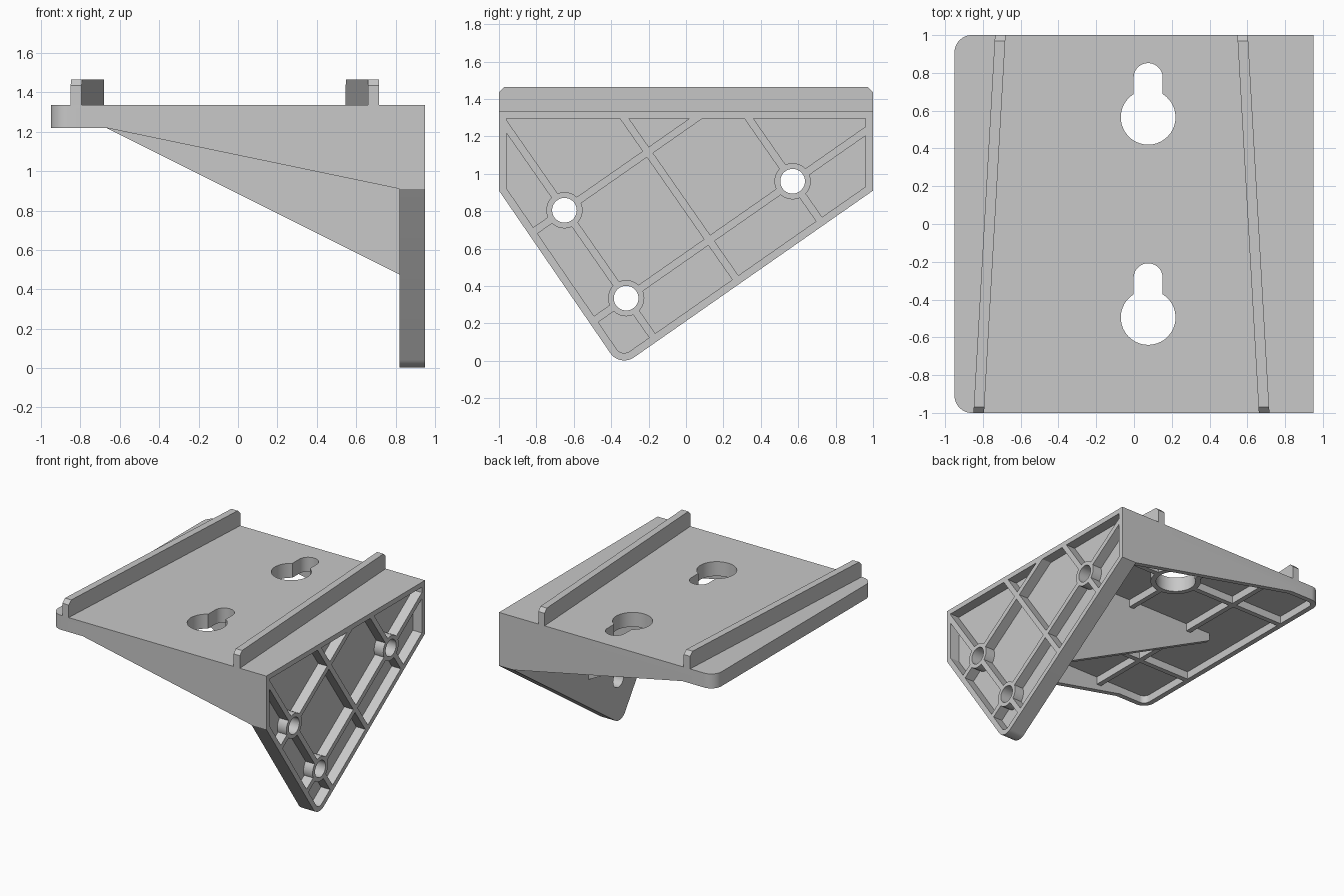
import bpy, bmesh, math
from mathutils import Vector

old = bpy.data.objects.get("Cube")
if old:
    bpy.data.objects.remove(old)

grey = bpy.data.materials.new("plain_grey")
grey.use_nodes = True
GREY = (0.58, 0.58, 0.58, 1)
grey.diffuse_color = GREY
grey.node_tree.nodes["Principled BSDF"].inputs["Base Color"].default_value = GREY

# Main sizes
TOP, UNDER, FLOOR = 1.335, 1.22, 1.28     # shelf top, underside, pocket ceiling
OUT, INNER, WEB = 0.95, 0.82, 0.87        # panel outer face, inner face, pocket floor
WALL, EPS = 0.04, 0.02
MAP = {"x": lambda a, b, h: (h, a, b),
       "y": lambda a, b, h: (a, h, b),
       "z": lambda a, b, h: (a, b, h)}


def prism(name, pts, axis, lo, hi):
    """Extrude a 2D outline along an axis."""
    bm = bmesh.new()
    rings = [[bm.verts.new(MAP[axis](p[0], p[1], h)) for p in pts] for h in (lo, hi)]
    n = len(pts)
    for ring in rings:
        bm.faces.new(ring)
    for i in range(n):
        j = (i + 1) % n
        bm.faces.new((rings[0][i], rings[0][j], rings[1][j], rings[1][i]))
    bmesh.ops.recalc_face_normals(bm, faces=bm.faces)
    mesh = bpy.data.meshes.new(name)
    bm.to_mesh(mesh)
    bm.free()
    mesh.materials.append(grey)
    obj = bpy.data.objects.new(name, mesh)
    bpy.context.collection.objects.link(obj)
    return obj


def combine(target, others, operation):
    """Apply booleans and discard the helpers."""
    bpy.context.view_layer.objects.active = target
    for other in others:
        mod = target.modifiers.new(operation.lower(), "BOOLEAN")
        mod.object, mod.operation, mod.solver = other, operation, "EXACT"
        bpy.ops.object.modifier_apply(modifier=mod.name)
        bpy.data.objects.remove(other)


def arc(cx, cy, r, start, end, steps):
    angles = [math.radians(start + (end - start) * i / steps) for i in range(steps + 1)]
    return [(cx + r * math.cos(a), cy + r * math.sin(a)) for a in angles]


def circle(c, r):
    return arc(c[0], c[1], r, 0, 350, 35)


def rect(x0, x1, y0, y1):
    return [(x0, y0), (x1, y0), (x1, y1), (x0, y1)]


def rib(a, b, width=WALL):
    """Outline of a straight bar between two points."""
    d = (b - a).normalized()
    s = Vector((-d.y, d.x)) * width / 2
    return [a + s, a - s, b - s, b + s]


def inset(pts, d):
    """Offset a convex counterclockwise outline inward."""
    pts = [Vector(p) for p in pts]
    out = []
    for i, p in enumerate(pts):
        e, f = (p - pts[i - 1]).normalized(), (pts[(i + 1) % len(pts)] - p).normalized()
        m, n = Vector((-e.y, e.x)), Vector((-f.y, f.x))
        out.append(p + (m + n) * d / (1 + m.dot(n)))
    return out


def fillet(pts, radii, steps=8):
    """Round chosen corners of an outline."""
    pts, out = [Vector(p) for p in pts], []
    for i, p in enumerate(pts):
        r = radii.get(i)
        if not r:
            out.append(p)
            continue
        u, v = (pts[i - 1] - p).normalized(), (pts[(i + 1) % len(pts)] - p).normalized()
        half = u.angle(v) / 2
        c = p + (u + v).normalized() * r / math.sin(half)
        s, e = p + u * r / math.tan(half) - c, p + v * r / math.tan(half) - c
        out += [c + s.lerp(e, k / steps).normalized() * r for k in range(steps + 1)]
    return out


def keyhole(y, grow=0.0):
    """Round entry with a narrower slot toward the back."""
    x, big, small = 0.075, 0.145 + grow, 0.077 + grow
    t = math.degrees(math.acos(small / big))
    return arc(x, y, big, 180 - t, 360 + t, 32) + arc(x, y + 0.21, small, 0, 180, 14)


# Shelf: plate with a ribbed pocket underneath
shelf_shape = rect(-OUT, 0.85, -1, 1)
body = prism("bracket_body", fillet(shelf_shape, {0: 0.09, 3: 0.09}), "z", UNDER, TOP)
pocket = prism("shelf_pocket", fillet(rect(-OUT + WALL, INNER, -1 + WALL, 1 - WALL),
               {0: 0.05, 3: 0.05}), "z", UNDER - EPS, FLOOR)
KEY_Y = (-0.495, 0.565)
bars = [rect(x - 0.02, x + 0.02, -1.1, 1.1) for x in (-0.47, 0.075)]
bars += [rect(-1.1, 1.1, y - 0.02, y + 0.02) for y in KEY_Y]
bars += [keyhole(y, WALL) for y in KEY_Y]
combine(pocket, [prism("bar", b, "z", 1, 1.5) for b in bars], "DIFFERENCE")
combine(body, [pocket], "DIFFERENCE")

# Side panel: pointed plate with a ribbed pocket on its outer face
outline = [(-1, TOP), (-1, 0.91), (-0.353, -0.034), (1, 0.91), (1, TOP)]
panel = prism("panel", fillet(outline, {2: 0.09}), "x", INNER, OUT)
pocket = prism("panel_pocket", fillet(inset(outline, WALL), {2: 0.05}), "x", WEB, OUT + EPS)
HOLES = [(-0.65, 0.805), (-0.32, 0.335), (0.57, 0.96)]
along, down = Vector((0.82, 0.572)), Vector((0.572, -0.82))
bars = [rib(Vector(c) - d * 2, Vector(c) + d * 2)
        for c, d in ((HOLES[1], down), (HOLES[2], down), (HOLES[1], along),
                     (HOLES[0], along), ((-0.2, 1.11), down))]
bars += [circle(c, 0.097) for c in HOLES]
combine(pocket, [prism("bar", b, "x", 0.5, 1.2) for b in bars], "DIFFERENCE")
combine(panel, [pocket], "DIFFERENCE")
combine(panel, [prism("hole", circle(c, 0.066), "x", 0.5, 1.2) for c in HOLES], "DIFFERENCE")

# Gussets: one flush wall at each end and a deeper one in the middle
end_wall = [(-0.67, UNDER), (INNER, 0.91), (0.85, 0.91), (0.85, 1.25), (-0.67, 1.25)]
mid_wall = [(-0.67, UNDER), (INNER, 0.475), (0.85, 0.475), (0.85, 1.3), (-0.67, 1.3)]
walls = [prism("end_wall", end_wall, "y", y, y + WALL) for y in (-1, 1 - WALL)]
walls.append(prism("mid_wall", mid_wall, "y", 0.02, 0.06))
combine(body, [panel] + walls, "UNION")
combine(body, [prism("keyhole", keyhole(y), "z", 1, 1.5) for y in KEY_Y], "DIFFERENCE")

# Rails: slanted pair with chamfered ends
rails = []
rail_side = [(-1, TOP - 0.01), (1, TOP - 0.01), (1, 1.435), (0.97, 1.465), (-0.97, 1.465), (-1, 1.435)]
for name, x, side in (("right_rail", -0.765, 1), ("left_rail", 0.632, -1)):
    rail = prism(name, rail_side, "x", x - 0.028, x + 0.028)
    for v in rail.data.vertices:
        v.co.x += side * 0.057 * v.co.y
    rails.append(rail)

# Smooth the round walls and keep the edges crisp
bpy.context.view_layer.update()
bpy.ops.object.select_all(action="DESELECT")
for obj in [body] + rails:
    obj.select_set(True)
bpy.context.view_layer.objects.active = body
bpy.ops.object.shade_smooth_by_angle(angle=math.radians(25))
